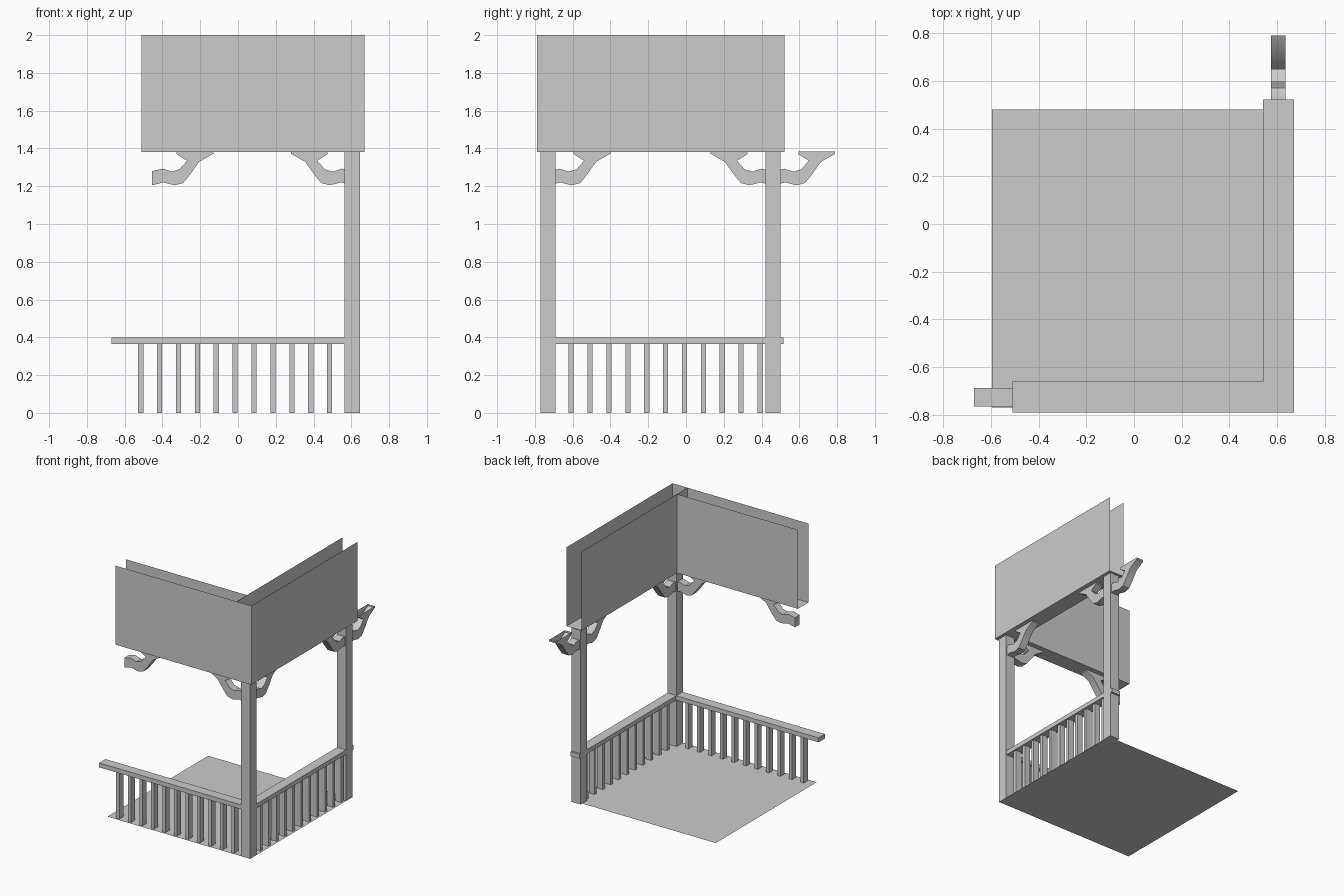
import bpy, bmesh
from mathutils import Vector

if "Cube" in bpy.data.objects:
    bpy.data.objects.remove(bpy.data.objects["Cube"])

POST = 0.605                      # x of the right side line
FRONT, BACK = -0.73, 0.46         # y of the two posts
PLATE = 1.38                      # underside of the fascia boxes


def make(name, build):
    bm = bmesh.new()
    build(bm)
    me = bpy.data.meshes.new(name)
    bm.to_mesh(me)
    bm.free()
    ob = bpy.data.objects.new(name, me)
    bpy.context.collection.objects.link(ob)
    return ob


def box(name, x0, x1, y0, y1, z0, z1):
    def build(bm):
        bmesh.ops.create_cube(bm, size=1)
        for v in bm.verts:
            v.co = ((x0 + x1) / 2 + v.co.x * (x1 - x0),
                    (y0 + y1) / 2 + v.co.y * (y1 - y0),
                    (z0 + z1) / 2 + v.co.z * (z1 - z0))
    return make(name, build)


def sheet(name, *pts):
    return make(name, lambda bm: bm.faces.new([bm.verts.new(p) for p in pts]))


def wall(name, a, b):
    # upright thin panel between two plan points
    return sheet(name, (*a, PLATE), (*b, PLATE), (*b, 2), (*a, 2))


def flat(name, x0, x1, y0, y1, z):
    return sheet(name, (x0, y0, z), (x1, y0, z), (x1, y1, z), (x0, y1, z))


# floor
flat("floor", -0.595, 0.645, -0.77, 0.48, 0)

# posts
for name, y in (("front_post", FRONT), ("back_post", BACK)):
    box(name, POST - 0.04, POST + 0.04, y - 0.04, y + 0.04, 0, PLATE)

# handrails
box("front_rail", -0.67, 0.60, -0.765, -0.687, 0.365, 0.40)
box("side_rail", 0.566, 0.644, FRONT, 0.515, 0.365, 0.40)

# balusters
for i in range(11):
    x, y = -0.515 + 0.1 * i, -0.608 + 0.1 * i
    box("front_baluster", x - 0.0135, x + 0.0135, FRONT - 0.025, FRONT + 0.025, 0, 0.365)
    box("side_baluster", POST - 0.025, POST + 0.025, y - 0.0135, y + 0.0135, 0, 0.365)

# open-topped fascia channels forming an L
flat("front_fascia_base", -0.51, 0.54, -0.79, -0.66, PLATE)
flat("side_fascia_base", 0.54, 0.67, -0.79, 0.522, PLATE)
wall("front_fascia_outer", (-0.51, -0.79), (0.67, -0.79))
wall("front_fascia_inner", (0.54, -0.66), (-0.51, -0.66))
wall("side_fascia_outer", (0.67, -0.79), (0.67, 0.522))
wall("side_fascia_inner", (0.54, 0.522), (0.54, -0.79))

# curved brackets: (distance from post centre, height)
PROFILE = [(0.13, 1.385), (0.13, 1.37), (0.185, 1.335), (0.145, 1.29), (0.105, 1.277),
           (0.055, 1.293), (0, 1.28), (0, 1.205), (0.06, 1.22), (0.12, 1.205),
           (0.165, 1.217), (0.20, 1.26), (0.25, 1.33), (0.325, 1.372), (0.325, 1.385)]


def bracket(name, origin, direction):
    d = Vector((*direction, 0))
    side = Vector((-d.y, d.x, 0)) * 0.03

    def build(bm):
        rings = [[bm.verts.new(Vector((*origin, z)) + d * t + side * s)
                  for t, z in PROFILE] for s in (-1, 1)]
        bm.faces.new(rings[0])
        bm.faces.new(rings[1][::-1])
        for i in range(len(PROFILE) - 1):      # top is left open
            bm.faces.new((rings[0][i + 1], rings[0][i], rings[1][i], rings[1][i + 1]))
        bmesh.ops.recalc_face_normals(bm, faces=bm.faces)
    ob = make(name, build)
    bpy.ops.object.select_all(action='DESELECT')
    ob.select_set(True)
    bpy.context.view_layer.objects.active = ob
    bpy.ops.object.shade_smooth_by_angle(angle=0.6)


bracket("front_left_bracket", (-0.455, FRONT), (1, 0))
bracket("front_right_bracket", (POST, FRONT), (-1, 0))
bracket("side_front_bracket", (POST, -0.725), (0, 1))
bracket("side_back_bracket", (POST, 0.455), (0, -1))
bracket("rear_outward_bracket", (POST, 0.465), (0, 1))
